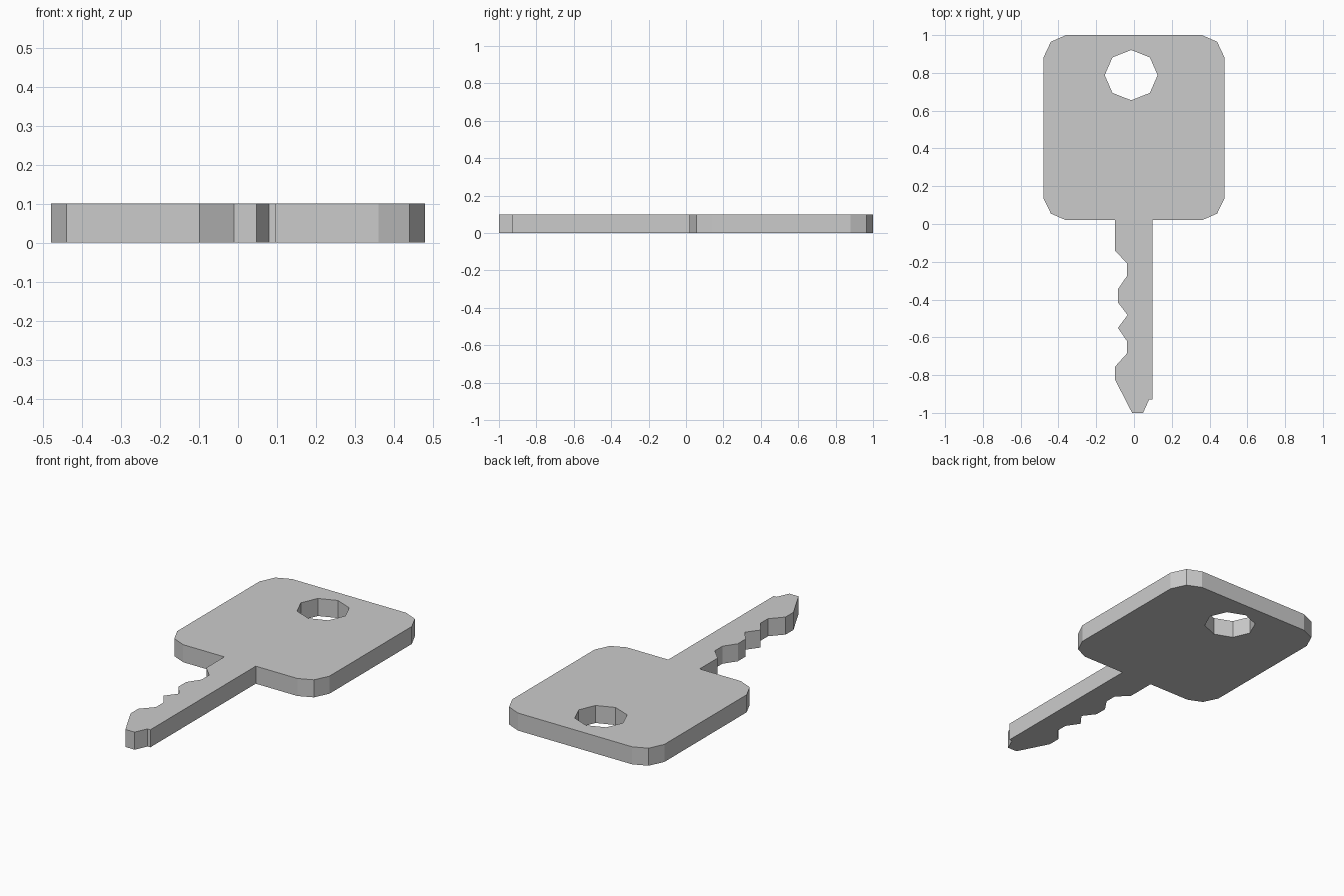
import bpy, bmesh
from math import cos, sin, pi

if "Cube" in bpy.data.objects:
    bpy.data.objects.remove(bpy.data.objects["Cube"])

THICK = 0.1

# Rounded head corners, right half from the top edge down to the shoulder
right = [(0.36, 1), (0.44, 0.965), (0.48, 0.88),
         (0.48, 0.138), (0.44, 0.055), (0.36, 0.02)]
left = [(-x, y) for x, y in reversed(right)]

# Blade with tip and tooth cuts, from the right shoulder round to the left
blade = [(0.098, 0.02), (0.098, -0.93), (0.08, -0.93), (0.048, -1), (-0.01, -1),
         (-0.1, -0.825), (-0.1, -0.755), (-0.037, -0.685), (-0.037, -0.62),
         (-0.085, -0.55), (-0.034, -0.482), (-0.085, -0.415), (-0.085, -0.345),
         (-0.037, -0.275), (-0.037, -0.207), (-0.1, -0.143), (-0.1, 0.02)]

# Eight-sided ring hole
hole = [(-0.015 + 0.14 * cos(i * pi / 4), 0.788 + 0.133 * sin(i * pi / 4))
        for i in range(8)]

bm = bmesh.new()


def add_loop(points):
    verts = [bm.verts.new((x, y, 0)) for x, y in points]
    return [bm.edges.new((a, b)) for a, b in zip(verts, verts[1:] + verts[:1])]


# Fill the key outline around the hole, facing up
edges = add_loop(right + blade + left) + add_loop(hole)
bmesh.ops.triangle_fill(bm, edges=edges, use_beauty=True, normal=(0, 0, 1))
for f in bm.faces:
    f.normal_update()
    if f.normal.z < 0:
        f.normal_flip()

mesh = bpy.data.meshes.new("key")
bm.to_mesh(mesh)
bm.free()
key = bpy.data.objects.new("key", mesh)
bpy.context.collection.objects.link(key)

# Plate thickness, growing upward from the ground
solid = key.modifiers.new("thickness", 'SOLIDIFY')
solid.thickness = THICK
solid.offset = 1
